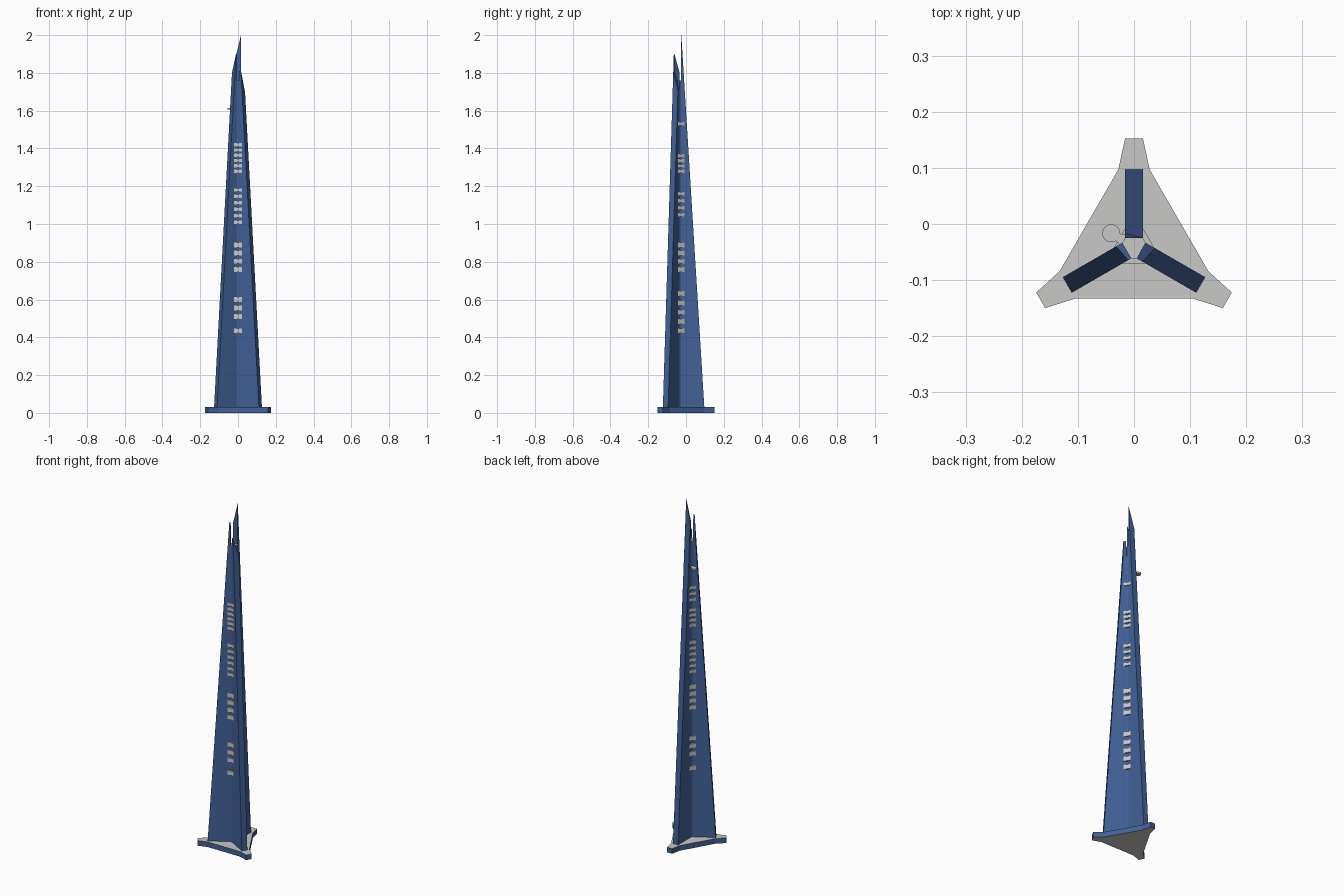
import bpy
import bmesh
import math
from mathutils import Vector, Matrix

cube = bpy.data.objects.get("Cube")
if cube:
    bpy.data.objects.remove(cube)

CENTRE = Vector((0, -0.04, 0))
HALF = 0.016       # half width of a wing
INNER = 0.0148     # radius where wings meet the core
BASE_TOP = 0.03


def material(name, rgb):
    m = bpy.data.materials.new(name)
    m.use_nodes = True
    m.diffuse_color = (*rgb, 1)
    m.node_tree.nodes["Principled BSDF"].inputs["Base Color"].default_value = (*rgb, 1)
    return m


GLASS = material("blue glass", (0.055, 0.12, 0.31))
STONE = material("pale grey", (0.58, 0.58, 0.57))


def turn(degrees):
    """Local frame whose +x points outward at the given angle."""
    return Matrix.Translation(CENTRE) @ Matrix.Rotation(math.radians(degrees), 4, "Z")


def prism(bm, lower, upper):
    """Solid between two matching rings of points."""
    a = [bm.verts.new(p) for p in lower]
    b = [bm.verts.new(p) for p in upper]
    bm.faces.new(a[::-1])
    bm.faces.new(b)
    for i in range(len(a)):
        j = (i + 1) % len(a)
        bm.faces.new((a[i], a[j], b[j], b[i]))


def finish(name, bm, mats, flat_index=0):
    bmesh.ops.recalc_face_normals(bm, faces=bm.faces)
    for f in bm.faces:
        f.material_index = flat_index if abs(f.normal.z) > 0.9 else 0
    mesh = bpy.data.meshes.new(name)
    bm.to_mesh(mesh)
    bm.free()
    for m in mats:
        mesh.materials.append(m)
    ob = bpy.data.objects.new(name, mesh)
    bpy.context.collection.objects.link(ob)
    return ob


def extrude_ring(bm, ring, z0, z1):
    prism(bm, [(p.x, p.y, z0) for p in ring], [(p.x, p.y, z1) for p in ring])


def star_ring(stations):
    """Three-fold outline from (radius, side offset) stations."""
    return [turn(a) @ Vector((r, s, 0)) for a in (90, 210, 330) for r, s in stations]


def reach(z):
    """Outer radius of a wing at height z."""
    return 0.137 + (INNER + 0.0005 - 0.137) * (z - BASE_TOP) / (2 - BASE_TOP)


# Plinth with three flared points
bm = bmesh.new()
extrude_ring(bm, star_ring([(0.137, -0.028), (0.192, -HALF), (0.192, HALF), (0.137, 0.028)]),
             0, BASE_TOP)
finish("plinth", bm, [GLASS, STONE], 1)

# Central core
bm = bmesh.new()
extrude_ring(bm, star_ring([(INNER, -HALF), (INNER, HALF)]), BASE_TOP, 1.76)
finish("core", bm, [GLASS, STONE], 1)

# Tapering wings with raked tops: angle, top height on each side
for name, angle, z_neg, z_pos in (("back_wing", 90, 2.0, 1.87),
                                  ("left_wing", 330, 1.81, 1.7),
                                  ("right_wing", 210, 1.8, 1.9)):
    bm = bmesh.new()
    frame = turn(angle)
    r0 = reach(BASE_TOP)
    low = [(INNER, -HALF, BASE_TOP), (r0, -HALF, BASE_TOP),
           (r0, HALF, BASE_TOP), (INNER, HALF, BASE_TOP)]
    high = [(INNER, -HALF, z_neg), (reach(z_neg), -HALF, z_neg),
            (reach(z_pos), HALF, z_pos), (INNER, HALF, z_pos)]
    prism(bm, [frame @ Vector(p) for p in low], [frame @ Vector(p) for p in high])
    finish(name, bm, [GLASS])

# Stacked balconies in the valleys: runs of (first height, spacing, count)
runs = {
    "front_balconies": (270, [(0.435, 0, 1), (0.51, 0.045, 3), (0.76, 0.043, 4),
                              (1.01, 0.034, 6), (1.28, 0.028, 6)]),
    "left_balconies": (30, [(0.435, 0.049, 5), (0.76, 0.043, 4), (1.05, 0.037, 4),
                            (1.28, 0.027, 4), (1.53, 0, 1)]),
    "right_balconies": (150, [(0.435, 0, 1), (0.52, 0.045, 3), (0.79, 0.04, 4),
                              (1.0, 0.034, 6), (1.27, 0.03, 4), (1.42, 0.035, 3)]),
}
for name, (angle, groups) in runs.items():
    bm = bmesh.new()
    ring = [turn(angle) @ Vector(p) for p in
            ((0.012, -0.008, 0), (0.03, -0.0203, 0), (0.03, 0.0203, 0), (0.012, 0.008, 0))]
    for start, step, count in groups:
        for i in range(count):
            z = start + i * step
            h = 0.013 if z < 0.95 else 0.009
            extrude_ring(bm, ring, z - h, z + h)
    finish(name, bm, [STONE])

# Round landing deck on a short arm
bm = bmesh.new()
deck = turn(150)
disc = [deck @ Vector((0.047 + 0.016 * math.cos(t), 0.016 * math.sin(t), 0))
        for t in (math.tau * i / 24 for i in range(24))]
extrude_ring(bm, disc, 1.606, 1.614)
arm = [deck @ Vector(p) for p in
       ((0.012, -0.014, 0), (0.034, -0.007, 0), (0.034, 0.007, 0), (0.012, 0.014, 0))]
extrude_ring(bm, arm, 1.607, 1.613)
finish("landing_deck", bm, [STONE])
